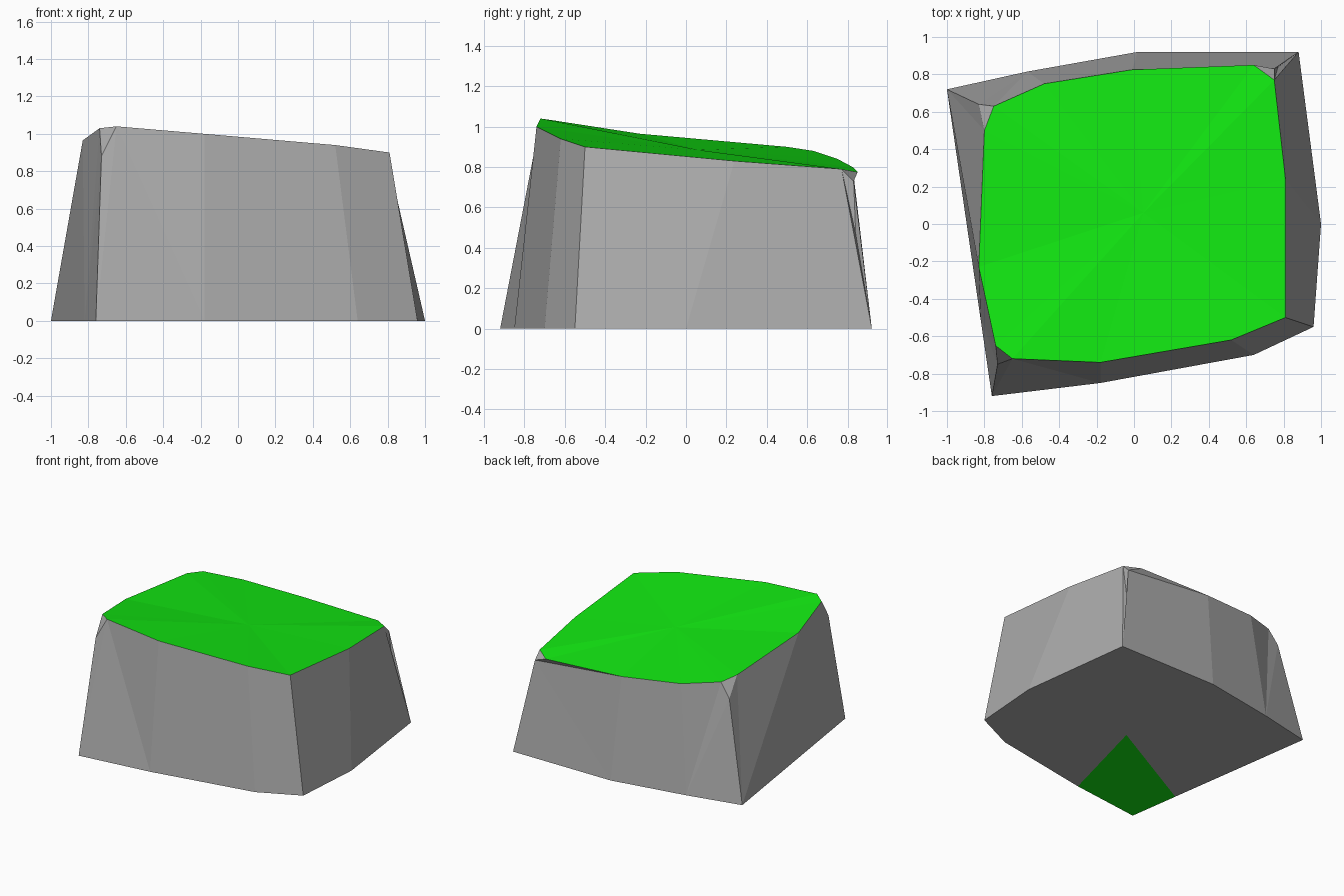
import bpy
import bmesh

default_cube = bpy.data.objects.get("Cube")
if default_cube:
    bpy.data.objects.remove(default_cube, do_unlink=True)


def make_material(name, colour):
    mat = bpy.data.materials.new(name)
    mat.use_nodes = True
    mat.diffuse_color = colour
    mat.node_tree.nodes["Principled BSDF"].inputs["Base Color"].default_value = colour
    return mat


stone = make_material("stone grey", (0.41, 0.41, 0.41, 1))
grass = make_material("grass green", (0.006, 0.8, 0.006, 1))
STONE, GRASS = 0, 1

# Wall columns, counter-clockwise: (edge points from the ground up, rim points)
# A chipped corner has two rim points joined to its top edge point.
columns = [
    ([(-.76, -.92, 0), (-.73, -.75, .88)], [(-.74, -.65, 1.03), (-.65, -.72, 1.04)]),
    ([(-.18, -.85, 0)], [(-.18, -.74, 1)]),
    ([(.64, -.7, 0)], [(.52, -.62, .94)]),
    ([(.96, -.55, 0)], [(.81, -.5, .9)]),
    ([(1, 0, 0)], [(.81, .24, .83)]),
    ([(.88, .92, 0), (.77, .84, .47), (.75, .83, .73)], [(.75, .77, .79), (.64, .85, .775)]),
    ([(.02, .92, 0)], [(-.01, .825, .8)]),
    ([(-.57, .815, 0)], [(-.48, .75, .84)]),
    ([(-1, .72, 0), (-.83, .64, .77)], [(-.75, .63, .88), (-.8, .5, .9)]),
    ([(-.82, -.51, 0)], [(-.83, -.23, .965)]),
]

bm = bmesh.new()
edges = [[bm.verts.new(p) for p in edge] for edge, rim in columns]
rims = [[bm.verts.new(p) for p in rim] for edge, rim in columns]
count = len(columns)


def add_face(verts, material):
    face = bm.faces.new(verts)
    face.material_index = material
    return face


# Rock walls between neighbouring columns, with chipped corners
for i in range(count):
    j = (i + 1) % count
    add_face([*edges[i][::-1], *edges[j], rims[j][0], rims[i][-1]], STONE)
    if len(rims[i]) > 1:
        add_face([edges[i][-1], rims[i][1], rims[i][0]], STONE)

# Sloping grass top as a fan around a middle point
rim_loop = [v for rim in rims for v in rim]
top_middle = bm.verts.new((.05, .06, .885))
for a, b in zip(rim_loop, rim_loop[1:] + rim_loop[:1]):
    add_face([a, b, top_middle], GRASS)

# Flat underside, with one green quarter at the front corner
base_middle = bm.verts.new((.03, -.05, 0))
for i in range(count):
    j = (i + 1) % count
    colour = GRASS if 0 in (i, j) else STONE
    add_face([edges[j][0], edges[i][0], base_middle], colour)

bmesh.ops.triangulate(bm, faces=[f for f in bm.faces if len(f.verts) > 4])
bmesh.ops.recalc_face_normals(bm, faces=bm.faces)

mesh = bpy.data.meshes.new("grassy_rock")
bm.to_mesh(mesh)
bm.free()
mesh.materials.append(stone)
mesh.materials.append(grass)
rock = bpy.data.objects.new("grassy_rock", mesh)
bpy.context.collection.objects.link(rock)
